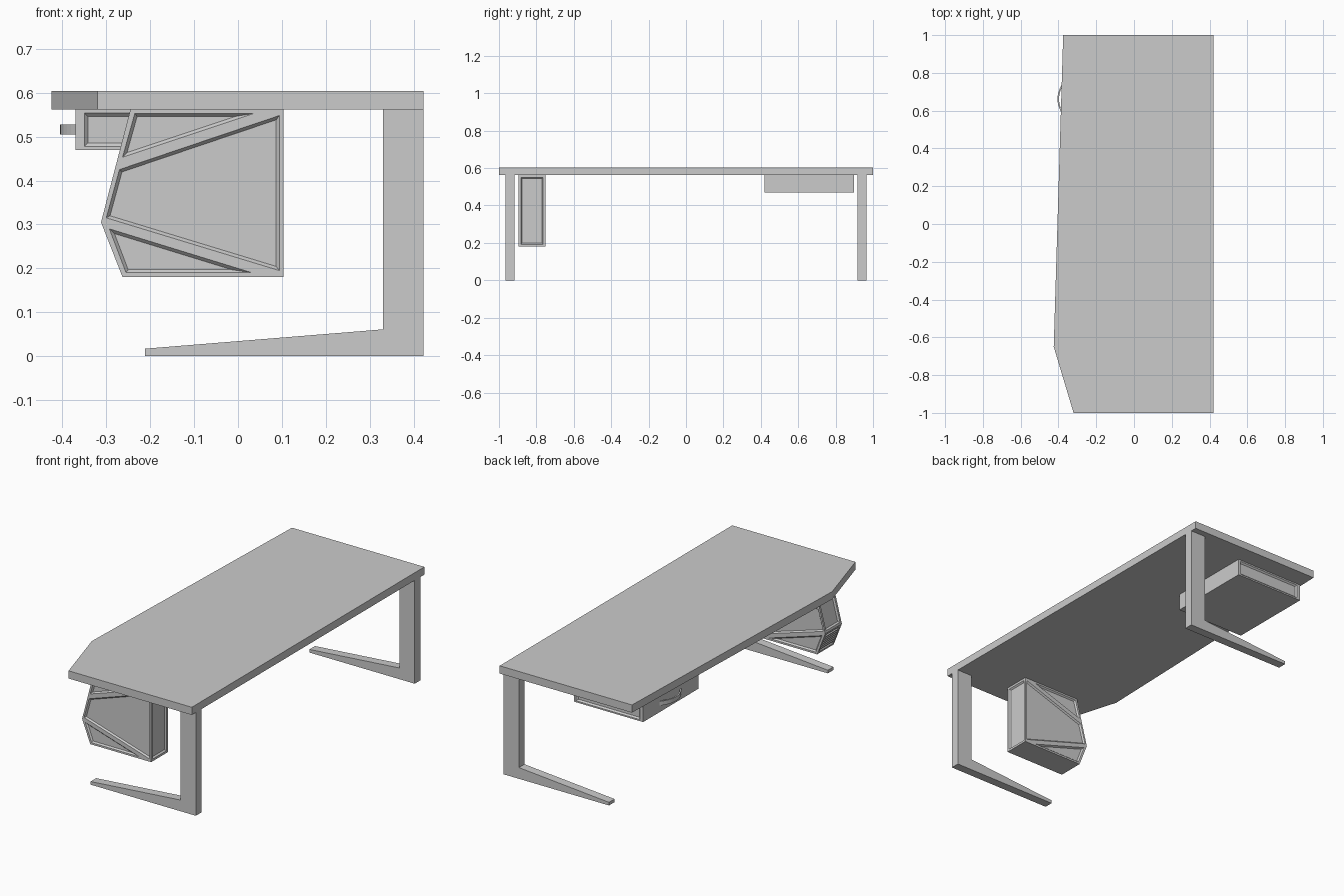
import bpy, bmesh, math
from mathutils import Vector

if "Cube" in bpy.data.objects:
    bpy.data.objects.remove(bpy.data.objects["Cube"])


def make_object(name, bm):
    bmesh.ops.recalc_face_normals(bm, faces=bm.faces)
    mesh = bpy.data.meshes.new(name)
    bm.to_mesh(mesh)
    bm.free()
    ob = bpy.data.objects.new(name, mesh)
    bpy.context.collection.objects.link(ob)
    return ob


def loft(bm, a, b):
    """Closed solid between two matching polygons."""
    va, vb = [bm.verts.new(p) for p in a], [bm.verts.new(p) for p in b]
    bm.faces.new(va[::-1])
    bm.faces.new(vb)
    for i in range(len(va)):
        j = (i + 1) % len(va)
        bm.faces.new((va[i], va[j], vb[j], vb[i]))


def slab_xy(name, pts, z0, z1):
    bm = bmesh.new()
    loft(bm, [(x, y, z0) for x, y in pts], [(x, y, z1) for x, y in pts])
    return make_object(name, bm)


def slab_xz(name, pts, y0, y1):
    bm = bmesh.new()
    loft(bm, [(x, y0, z) for x, z in pts], [(x, y1, z) for x, z in pts])
    return make_object(name, bm)


def offset(pts, n, d):
    """Move the edges of a 3D polygon inward by d."""
    out = []
    for i, p in enumerate(pts):
        n1 = n.cross(p - pts[i - 1]).normalized()
        n2 = n.cross(pts[(i + 1) % len(pts)] - p).normalized()
        out.append(p + (n1 + n2) * d / (1 + n1.dot(n2)))
    return out


def carve(ob, panels, inset, depth):
    """Sink panels with sloped walls; each panel is (points, outward normal)."""
    bm = bmesh.new()
    for pts, n in panels:
        pts, n = [Vector(p) for p in pts], Vector(n).normalized()
        area = sum((pts[i - 1].cross(pts[i]) for i in range(len(pts))), Vector())
        if area.dot(n) < 0:
            pts.reverse()
        k = 0.2
        loft(bm, [p - n * depth for p in offset(pts, n, inset)],
             [p + n * depth * k for p in offset(pts, n, -inset * k)])
    cutter = make_object("panel_cutter", bm)
    cutter.hide_render = True
    mod = ob.modifiers.new("panels", 'BOOLEAN')
    mod.operation, mod.solver, mod.object = 'DIFFERENCE', 'EXACT', cutter
    bpy.context.view_layer.objects.active = ob
    bpy.ops.object.modifier_apply(modifier=mod.name)
    bpy.data.objects.remove(cutter)


# Tabletop with one clipped front corner
slab_xy("tabletop", [(0.422, -1), (0.422, 1), (-0.375, 1), (-0.425, -0.65), (-0.32, -1)],
        0.562, 0.604)

# L-shaped legs with tapered feet
leg = [(0.422, 0), (0.422, 0.562), (0.33, 0.562), (0.33, 0.061), (-0.212, 0.017), (-0.212, 0)]
for side, y0 in (("right", -0.965), ("left", 0.917)):
    slab_xz(side + "_leg", leg, y0, y0 + 0.048)

# Computer case hanging under the top
Y0, Y1 = -0.895, -0.752
top, nose, low = (-0.245, 0.562), (-0.312, 0.305), (-0.263, 0.18)
case = slab_xz("computer_case", [(0.104, 0.18), (0.104, 0.562), top, nose, low], Y0, Y1)
side_panels = [
    [(-0.235, 0.553), (0.037, 0.553), (-0.263, 0.453)],
    [(-0.27, 0.425), (0.094, 0.548), (0.094, 0.195), (-0.3, 0.315)],
    [(-0.293, 0.29), (0.032, 0.19), (-0.255, 0.19)],
]


def edge_panel(a, b, m):
    """Rectangle on a case edge face, margin m, with its outward normal."""
    a, b = Vector((a[0], 0, a[1])), Vector((b[0], 0, b[1]))
    d = (b - a).normalized()
    a, b = a + d * m, b - d * m
    pts = [(p.x, y, p.z) for p, y in
           ((a, Y0 + m), (b, Y0 + m), (b, Y1 - m), (a, Y1 - m))]
    return pts, d.cross(Vector((0, 1, 0)))


panels = [([(x, y, z) for x, z in p], (0, s, 0))
          for p in side_panels for y, s in ((Y0, -1), (Y1, 1))]
for a, b in ((top, nose), (nose, low), ((0.104, 0.18), (0.104, 0.562))):
    pts, n = edge_panel(a, b, 0.012)
    if n.x * (1 if a[0] > 0 else -1) < 0:
        n = -n
    panels.append((pts, n))
carve(case, panels, 0.007, 0.008)

# Grille slats in the lower front face
a, b = Vector(nose), Vector(low)
d = (b - a).normalized()
inward = Vector((-d.y, d.x))
if inward.x < 0:
    inward = -inward
for i in range(6):
    p = a + d * (0.027 + i * 0.0148)
    q = p + d * 0.007
    slab_xz(f"grille_slat_{i + 1}", [p + inward * 0.001, q + inward * 0.001,
            q + inward * 0.01, p + inward * 0.01], Y0 + 0.016, Y1 - 0.016)

# Drawer body with sunken side panels
D0, D1, BACK = 0.42, 0.897, 0.045
drawer = slab_xz("drawer_body", [(-0.362, 0.47), (BACK, 0.47), (BACK, 0.562), (-0.362, 0.562)],
                 D0, D1)
rect = [(-0.35, 0.478), (BACK - 0.012, 0.478), (BACK - 0.012, 0.554), (-0.35, 0.554)]
carve(drawer, [([(x, y, z) for x, z in rect], (0, s, 0)) for y, s in ((D0, -1), (D1, 1))],
      0.008, 0.008)
slab_xz("drawer_front", [(-0.37, 0.47), (-0.362, 0.47), (-0.362, 0.562), (-0.37, 0.562)], D0, D1)

# Bowed drawer handle
def bow(half, peak, n=12):
    ts = [-1 + 2 * i / n for i in range(n + 1)]
    return [(-0.369 - peak * (1 - t * t), 0.662 + half * t) for t in ts]


slab_xy("drawer_handle", bow(0.095, 0.036) + bow(0.082, 0.028)[::-1], 0.505, 0.528)
